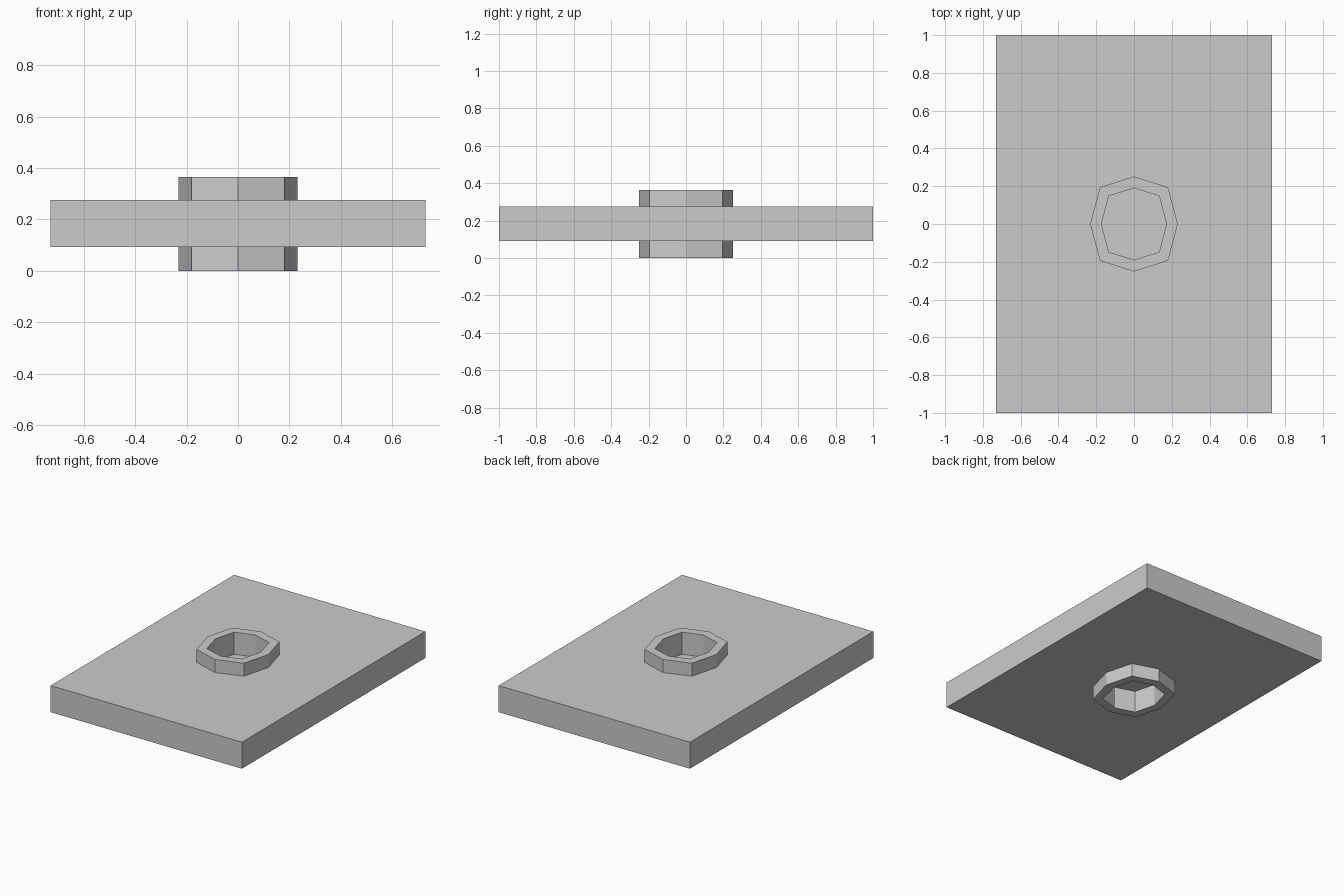
import bpy, bmesh

if "Cube" in bpy.data.objects:
    bpy.data.objects.remove(bpy.data.objects["Cube"])

PLATE_Z = (0.092, 0.275)
TOP = 0.365


def prism(name, points, z0, z1):
    """Closed prism from a flat outline."""
    bm = bmesh.new()
    face = bm.faces.new([bm.verts.new((x, y, z0)) for x, y in points])
    ext = bmesh.ops.extrude_face_region(bm, geom=[face], use_keep_orig=True)
    for v in ext["geom"]:
        if isinstance(v, bmesh.types.BMVert):
            v.co.z = z1
    bmesh.ops.recalc_face_normals(bm, faces=bm.faces)
    mesh = bpy.data.meshes.new(name)
    bm.to_mesh(mesh)
    bm.free()
    obj = bpy.data.objects.new(name, mesh)
    bpy.context.collection.objects.link(obj)
    return obj


def octagon(rx, ry, cx, cy):
    return [(rx, 0), (cx, cy), (0, ry), (-cx, cy),
            (-rx, 0), (-cx, -cy), (0, -ry), (cx, -cy)]


def boolean(target, tool, operation):
    mod = target.modifiers.new(operation.title(), 'BOOLEAN')
    mod.operation = operation
    mod.solver = 'EXACT'
    mod.object = tool
    bpy.context.view_layer.objects.active = target
    bpy.ops.object.modifier_apply(modifier=mod.name)
    bpy.data.objects.remove(tool)


# flat rectangular plate
plate = prism("plate", [(-0.73, -1), (0.73, -1), (0.73, 1), (-0.73, 1)], *PLATE_Z)

# octagonal hub passing through the plate
boolean(plate, prism("hub", octagon(0.232, 0.252, 0.18, 0.194), 0, TOP), 'UNION')

# blind recesses above and below, leaving a thin web between
inner = octagon(0.172, 0.19, 0.134, 0.148)
for name, z0, z1 in (("upper_recess", 0.212, TOP + 0.1), ("lower_recess", -0.1, 0.153)):
    boolean(plate, prism(name, inner, z0, z1), 'DIFFERENCE')

plate.name = "plate_with_hub"
